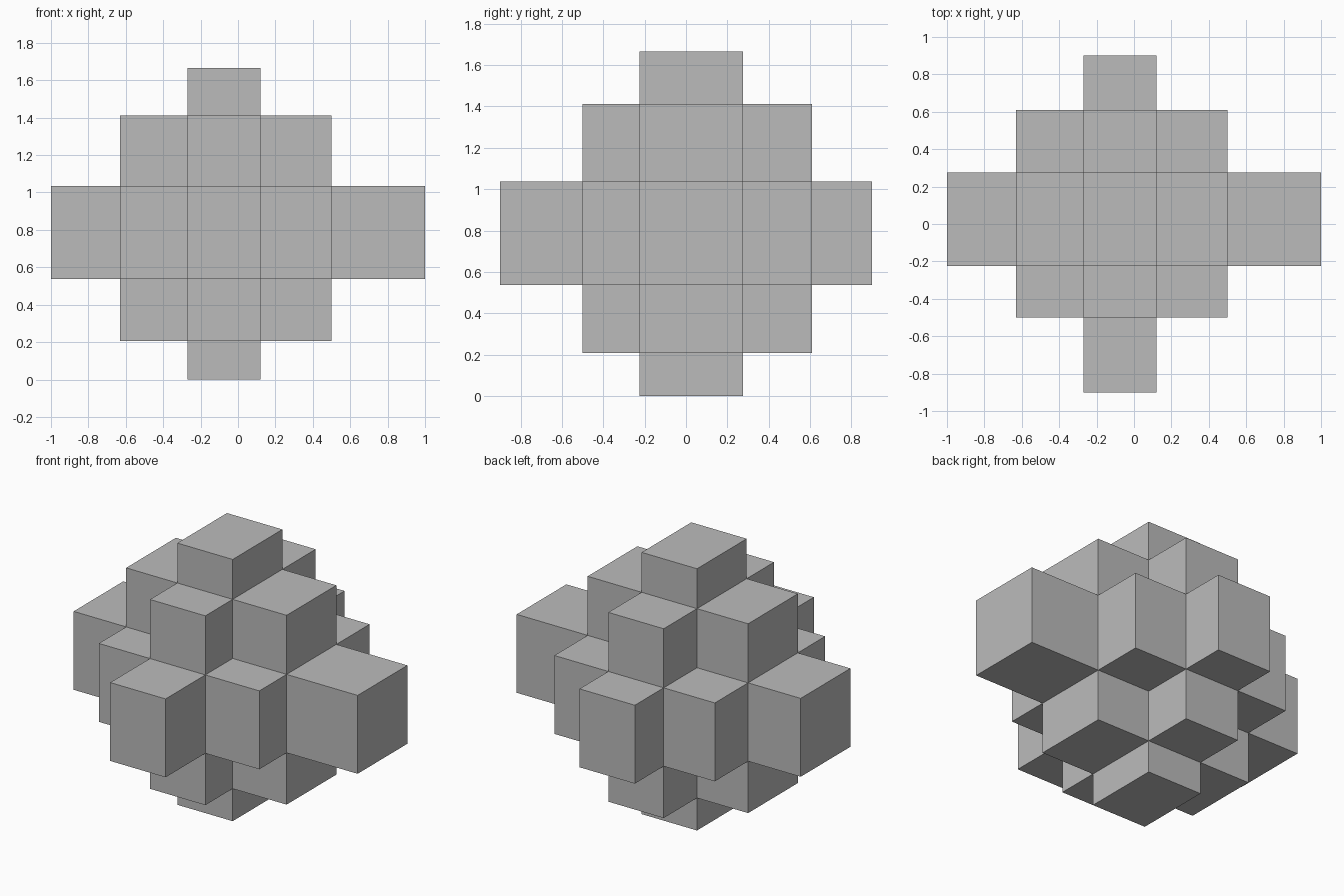
import bpy
import bmesh
from itertools import product
from mathutils import Vector

if "Cube" in bpy.data.objects:
    bpy.data.objects.remove(bpy.data.objects["Cube"], do_unlink=True)

grey = bpy.data.materials.new("plain grey")
grey.use_nodes = True
colour = (0.5, 0.5, 0.5, 1)
grey.diffuse_color = colour
grey.node_tree.nodes["Principled BSDF"].inputs["Base Color"].default_value = colour

# Uneven grid planes along each axis
cuts = (
    (-1, -0.63, -0.27, 0.12, 0.5, 1),
    (-0.9, -0.5, -0.225, 0.275, 0.61, 0.9),
    (0, 0.207, 0.537, 1.036, 1.412, 1.666),
)


def filled(cell):
    """Blocks lie within two steps of the centre block."""
    return sum(abs(c) for c in cell) <= 2


def add_side(bm, cell, axis, step):
    """Add the outer face of a block on one side."""
    u, v = (axis + 1) % 3, (axis + 2) % 3
    corners = [(0, 0), (1, 0), (1, 1), (0, 1)]
    if step < 0:
        corners.reverse()
    verts = []
    for a, b in corners:
        point = Vector()
        point[axis] = cuts[axis][cell[axis] + 2 + (step > 0)]
        point[u] = cuts[u][cell[u] + 2 + a]
        point[v] = cuts[v][cell[v] + 2 + b]
        verts.append(bm.verts.new(point))
    bm.faces.new(verts)


# Stepped cluster: only the exposed sides of the blocks
bm = bmesh.new()
for cell in filter(filled, product(range(-2, 3), repeat=3)):
    for axis, step in product(range(3), (-1, 1)):
        neighbour = list(cell)
        neighbour[axis] += step
        if not filled(neighbour):
            add_side(bm, cell, axis, step)
bmesh.ops.remove_doubles(bm, verts=bm.verts, dist=0.0001)

mesh = bpy.data.meshes.new("stepped_block_cluster")
bm.to_mesh(mesh)
bm.free()
mesh.materials.append(grey)
cluster = bpy.data.objects.new("stepped_block_cluster", mesh)
bpy.context.collection.objects.link(cluster)
